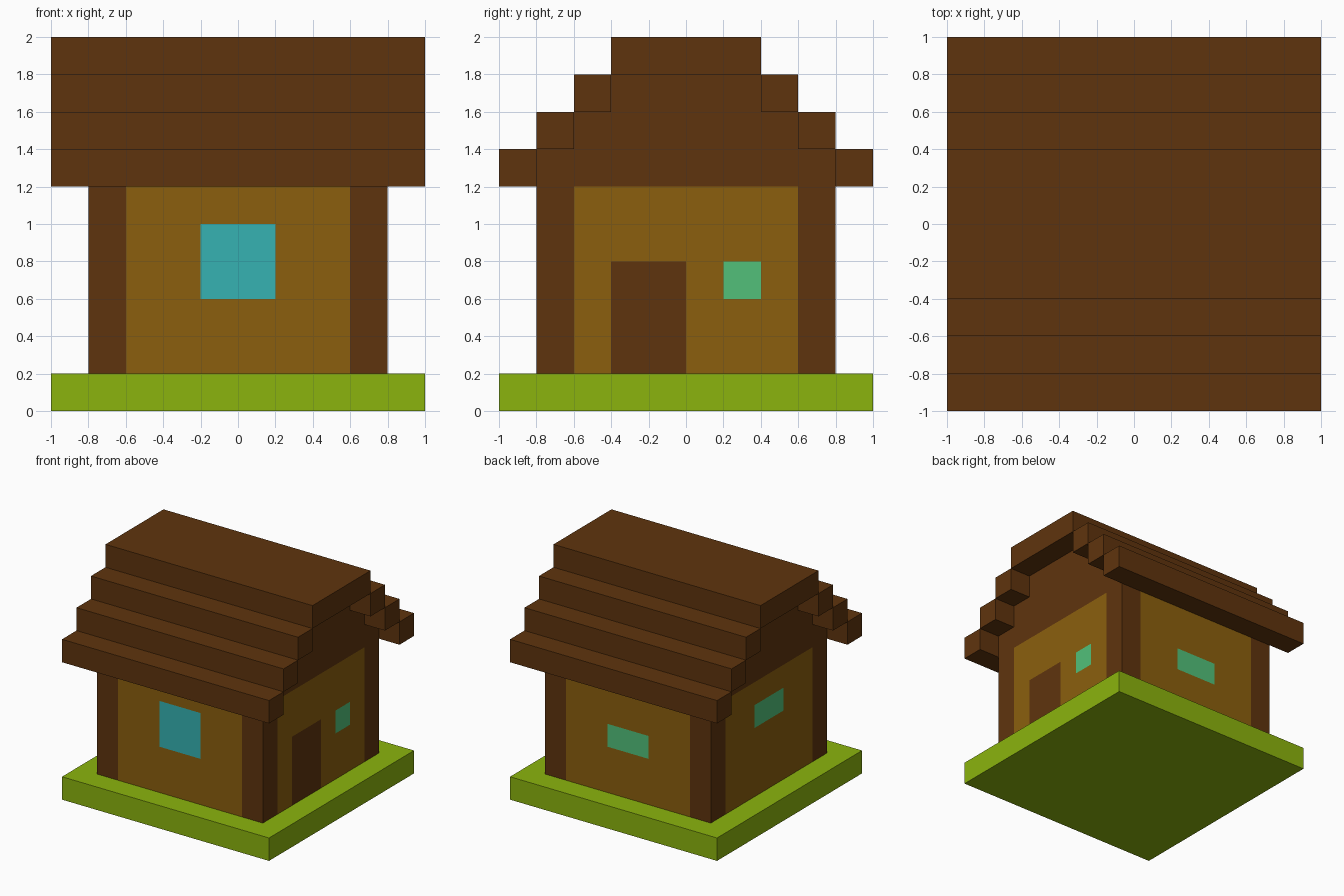
import bpy, bmesh

cube = bpy.data.objects.get("Cube")
if cube:
    bpy.data.objects.remove(cube, do_unlink=True)


def material(name, rgb):
    """Flat material from 0-255 display values, stored as linear."""
    lin = [(c / 255 / 12.92) if c <= 10 else ((c / 255 + 0.055) / 1.055) ** 2.4 for c in rgb]
    mat = bpy.data.materials.new(name)
    mat.use_nodes = True
    mat.diffuse_color = (*lin, 1)
    bsdf = mat.node_tree.nodes["Principled BSDF"]
    bsdf.inputs["Base Color"].default_value = (*lin, 1)
    bsdf.inputs["Roughness"].default_value = 0.9
    return mat


BROWN = material("dark wood", (95, 52, 13))
TAN = material("wall wood", (139, 95, 13))
GRASS = material("grass green", (139, 180, 13))
BLUE = material("blue glass", (54, 178, 178))
GREEN = material("green glass", (82, 192, 122))


def make_object(name, bm, mats):
    bmesh.ops.recalc_face_normals(bm, faces=bm.faces)
    mesh = bpy.data.meshes.new(name)
    bm.to_mesh(mesh)
    bm.free()
    for m in mats:
        mesh.materials.append(m)
    obj = bpy.data.objects.new(name, mesh)
    bpy.context.scene.collection.objects.link(obj)
    return obj


def box(name, lo, hi, mat):
    bm = bmesh.new()
    bmesh.ops.create_cube(bm, size=1)
    for v in bm.verts:
        v.co = [(a + b) / 2 + c * (b - a) for a, b, c in zip(lo, hi, v.co)]
    return make_object(name, bm, [mat])


# Lawn slab
box("lawn", (-1, -1, 0), (1, 1, 0.2), GRASS)

# Roof: ridge slab plus three descending steps on each slope
box("roof_ridge", (-1, -0.4, 1.8), (1, 0.4, 2), BROWN)
for i in range(3):
    y0, z0 = 0.4 + 0.2 * i, 1.6 - 0.2 * i
    box(f"roof_step_front_{i + 1}", (-1, -y0 - 0.2, z0), (1, -y0, z0 + 0.2), BROWN)
    box(f"roof_step_back_{i + 1}", (-1, y0, z0), (1, y0 + 0.2, z0 + 0.2), BROWN)

# House body: stepped gable profile extruded along x
half = [(0.8, 0.2), (0.8, 1.4), (0.6, 1.4), (0.6, 1.6), (0.4, 1.6), (0.4, 1.8)]
profile = half + [(-y, z) for y, z in reversed(half)]
bm = bmesh.new()
gable = bm.faces.new([bm.verts.new((-0.8, y, z)) for y, z in profile])
ext = bmesh.ops.extrude_face_region(bm, geom=[gable])
bmesh.ops.translate(bm, vec=(1.6, 0, 0),
                    verts=[g for g in ext["geom"] if isinstance(g, bmesh.types.BMVert)])

# Cut the walls along the panel, door and window outlines
cuts = {0: (-0.6, -0.2, 0.2, 0.6),
        1: (-0.6, -0.4, -0.2, 0, 0.2, 0.4, 0.6),
        2: (0.6, 0.8, 1.0, 1.2, 1.4, 1.6)}
for axis, values in cuts.items():
    for value in values:
        point = [0, 0, 0]
        normal = [0, 0, 0]
        point[axis], normal[axis] = value, 1
        bmesh.ops.bisect_plane(bm, geom=bm.verts[:] + bm.edges[:] + bm.faces[:],
                               plane_co=point, plane_no=normal, dist=1e-5)

# Painted rectangles per wall: (side, from, to, bottom, top, material slot)
painted = [
    ("front", -0.2, 0.2, 0.6, 1.0, 2),
    ("back", -0.2, 0.2, 0.6, 0.8, 3),
    ("left", -0.4, 0.0, 0.2, 0.8, 0),
    ("left", 0.2, 0.4, 0.6, 0.8, 3),
    ("right", -0.2, 0.2, 0.8, 1.0, 3),
]
bm.normal_update()
for f in bm.faces:
    c = f.calc_center_median()
    if abs(c.x) > 0.79:
        side, u = ("left" if c.x > 0 else "right"), c.y
    elif abs(c.y) > 0.79:
        side, u = ("back" if c.y > 0 else "front"), c.x
    else:
        continue
    # Tan panel between the corner posts
    if abs(u) < 0.6 and 0.2 < c.z < 1.2:
        f.material_index = 1
    for name, a, b, z0, z1, slot in painted:
        if side == name and a < u < b and z0 < c.z < z1:
            f.material_index = slot
make_object("house_walls", bm, [BROWN, TAN, BLUE, GREEN])
